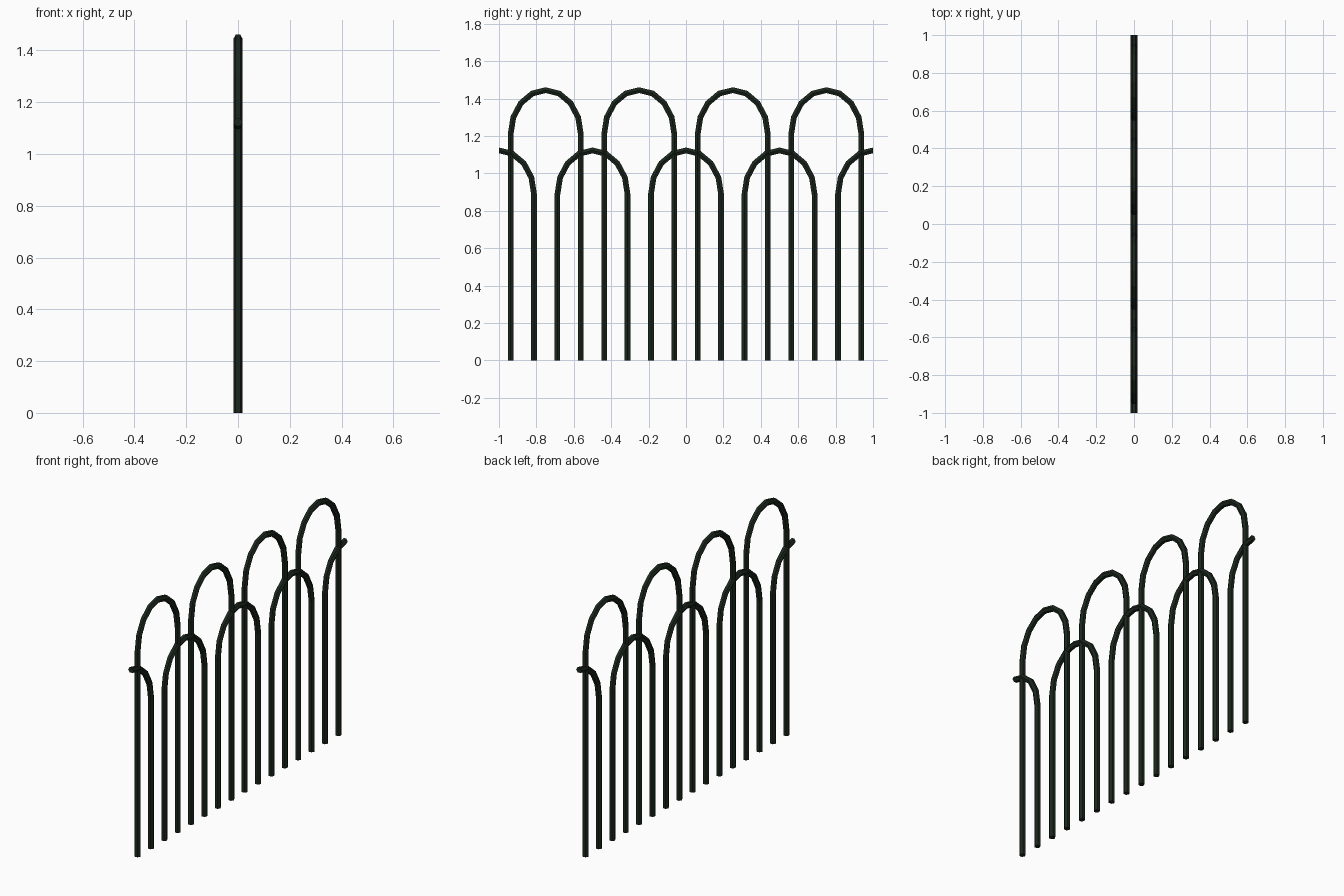
import bpy, bmesh, math
from mathutils import Vector

if "Cube" in bpy.data.objects:
    bpy.data.objects.remove(bpy.data.objects["Cube"])

R = 0.0175            # hexagonal bar radius, corners towards +-x
HALF_W = 0.1875       # half distance between the legs of a hoop
RISE = 0.235          # height of the rounded top
STEPS = 4             # segments per quarter arch

paint = bpy.data.materials.new("dark_green_paint")
paint.diffuse_color = (0.011, 0.020, 0.012, 1)
paint.use_nodes = True
paint.node_tree.nodes["Principled BSDF"].inputs["Base Color"].default_value = paint.diffuse_color


def quarter(cy, spring, side):
    """Path from the ground up one leg to the crown, in (y, z)."""
    pts = [Vector((cy + side * HALF_W, 0))]
    for i in range(STEPS + 1):
        a = math.pi / 2 * i / STEPS
        pts.append(Vector((cy + side * HALF_W * math.cos(a),
                           spring + RISE * math.sin(a))))
    return pts


def bar(name, pts, start=None, end=None):
    """Sweep the hexagon along a planar path with mitred joints."""
    bm = bmesh.new()
    rings = []
    for i, p in enumerate(pts):
        d0 = (p - pts[i - 1]).normalized() if i else None
        d1 = (pts[i + 1] - p).normalized() if i < len(pts) - 1 else None
        if d0 is None:
            d0 = start or d1
        if d1 is None:
            d1 = end or d0
        t = (d0 + d1).normalized()
        n = Vector((-t.y, t.x)) / max(t.dot(d0), 0.5)
        ring = []
        for k in range(6):
            a = math.pi / 3 * k
            q = p + n * R * math.sin(a)
            ring.append(bm.verts.new((R * math.cos(a), q.x, q.y)))
        rings.append(ring)
    for a, b in zip(rings, rings[1:]):
        for k in range(6):
            j = (k + 1) % 6
            bm.faces.new((a[k], a[j], b[j], b[k]))
    bm.faces.new(rings[0][::-1])
    bm.faces.new(rings[-1])
    bmesh.ops.recalc_face_normals(bm, faces=bm.faces)
    # square the free end of a half hoop exactly at the panel edge
    if end:
        for v in bm.verts:
            if v in rings[-1]:
                v.co.y = pts[-1].x
    me = bpy.data.meshes.new(name)
    bm.to_mesh(me)
    bm.free()
    me.materials.append(paint)
    bpy.context.collection.objects.link(bpy.data.objects.new(name, me))


def hoop(name, cy, spring):
    bar(name, quarter(cy, spring, -1) + quarter(cy, spring, 1)[-2::-1])


# tall hoops
for i in range(4):
    hoop(f"tall_hoop_{i + 1}", -0.75 + 0.5 * i, 1.21)

# low hoops between them
for i in range(3):
    hoop(f"low_hoop_{i + 1}", -0.5 + 0.5 * i, 0.888)

# half hoops at both panel ends
for side, name in ((1, "left_half_hoop"), (-1, "right_half_hoop")):
    bar(name, quarter(-side, 0.888, side), end=Vector((-side, 0)))
